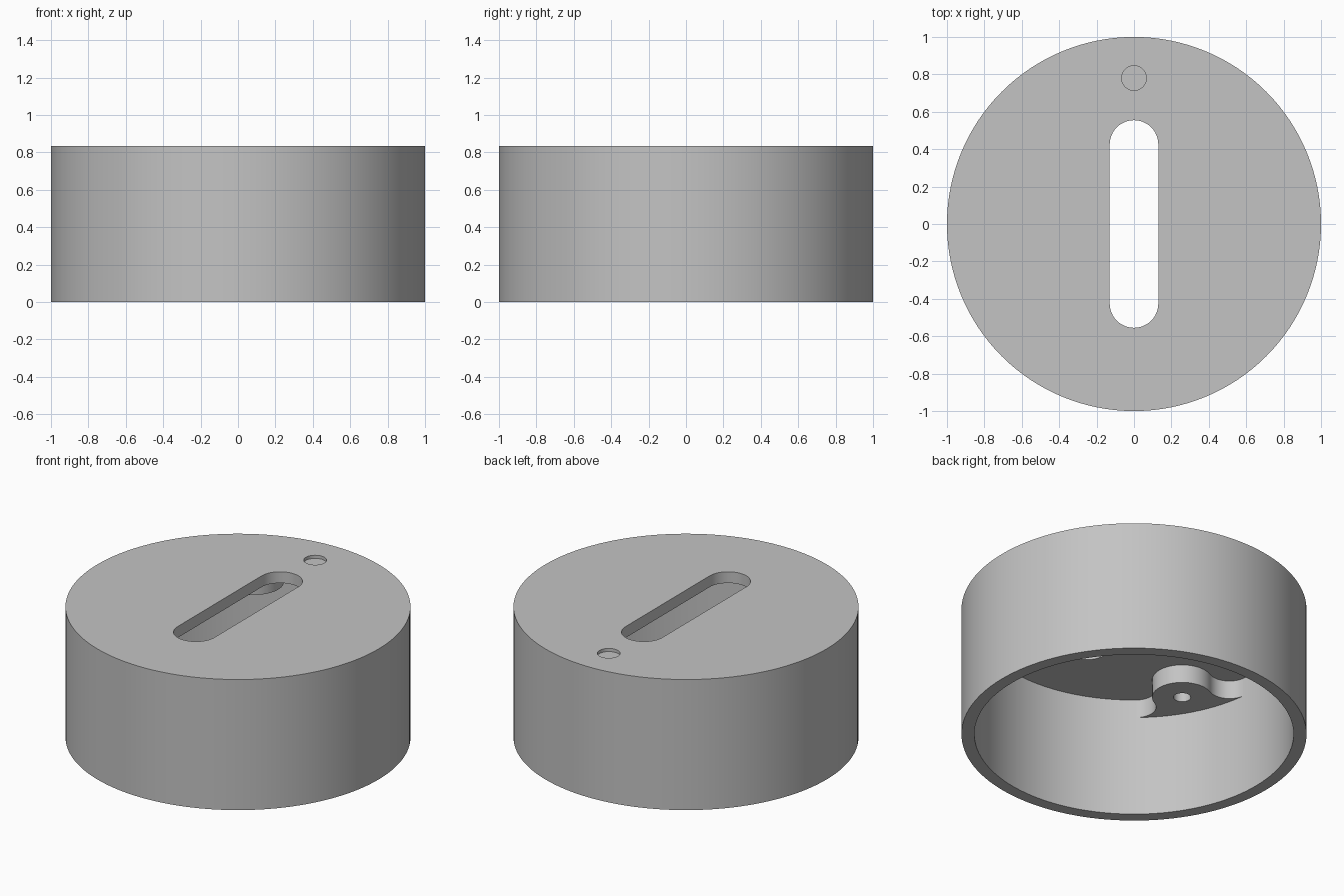
import bpy, bmesh
from math import sin, cos, pi, radians, acos, atan2
from mathutils import Vector

if "Cube" in bpy.data.objects:
    bpy.data.objects.remove(bpy.data.objects["Cube"])

HEIGHT, PLATE_Z, INNER_R = 0.835, 0.763, 0.925
BOSS_Z, BOSS_R, BOSS_DIST, FILLET = 0.646, 0.174, 0.745, 0.12

grey = bpy.data.materials.new("plain grey")
grey.use_nodes = True
colour = (0.55, 0.55, 0.55, 1)
grey.diffuse_color = colour
grey.node_tree.nodes["Principled BSDF"].inputs["Base Color"].default_value = colour


def arc(cx, cy, r, start, end, n):
    return [(cx + r * cos(start + (end - start) * i / n),
             cy + r * sin(start + (end - start) * i / n)) for i in range(n + 1)]


def circle(cx, cy, r, n):
    return arc(cx, cy, r, 0, 2 * pi, n)[:-1]


def prism(name, outline, z0, z1):
    """Extrude a flat outline from z0 to z1."""
    bm = bmesh.new()
    base = bm.faces.new([bm.verts.new((x, y, z0)) for x, y in outline])
    top = bmesh.ops.extrude_face_region(bm, geom=[base])["geom"]
    bmesh.ops.translate(bm, vec=(0, 0, z1 - z0),
                        verts=[v for v in top if isinstance(v, bmesh.types.BMVert)])
    bmesh.ops.recalc_face_normals(bm, faces=bm.faces)
    mesh = bpy.data.meshes.new(name)
    bm.to_mesh(mesh)
    bm.free()
    mesh.materials.append(grey)
    obj = bpy.data.objects.new(name, mesh)
    bpy.context.collection.objects.link(obj)
    return obj


def cut(obj, cutter):
    """Subtract a cutter and discard it."""
    mod = obj.modifiers.new("cut", 'BOOLEAN')
    mod.operation, mod.solver, mod.object = 'DIFFERENCE', 'EXACT', cutter
    bpy.context.view_layer.objects.active = obj
    bpy.ops.object.modifier_apply(modifier=mod.name)
    bpy.data.objects.remove(cutter)


def smooth(obj):
    bpy.ops.object.select_all(action='DESELECT')
    obj.select_set(True)
    bpy.context.view_layer.objects.active = obj
    bpy.ops.object.shade_smooth_by_angle(angle=radians(30))


# Round shell, open underneath, with a slot and a shallow round recess on top
shell = prism("round_shell", circle(0, 0, 1, 128), 0, HEIGHT)
slot = arc(0, 0.425, 0.13, 0, pi, 24) + arc(0, -0.425, 0.13, pi, 2 * pi, 24)
cut(shell, prism("cavity_cutter", circle(0, 0, INNER_R, 128), -0.1, PLATE_Z))
cut(shell, prism("slot_cutter", slot, 0.7, 0.9))
cut(shell, prism("recess_cutter", circle(0, 0.78, 0.066, 40), HEIGHT - 0.02, 0.9))
smooth(shell)

# Screw boss outline: round nose blended into the wall by concave fillets
reach, gap = INNER_R - FILLET, BOSS_R + FILLET
spread = acos((reach ** 2 + BOSS_DIST ** 2 - gap ** 2) / (2 * reach * BOSS_DIST))
centre = Vector((reach * cos(spread), reach * sin(spread)))
to_boss = atan2(-centre.y, BOSS_DIST - centre.x)
fillet = arc(centre.x, centre.y, FILLET, spread, to_boss, 14)
nose = arc(BOSS_DIST, 0, BOSS_R, to_boss + pi, 3 * pi - to_boss - 2 * pi, 32)
buried = arc(0, 0, 0.96, -spread, spread, 12)
outline = (fillet + nose[1:-1] + [(x, -y) for x, y in reversed(fillet)] + buried)

for i, degrees in enumerate((28, 118, 208)):
    boss = prism(f"screw_boss_{i + 1}", outline, BOSS_Z, PLATE_Z + 0.02)
    cut(boss, prism("pilot_cutter", circle(BOSS_DIST, 0, 0.05, 32), 0.6, 0.75))
    boss.rotation_euler.z = radians(degrees)
    smooth(boss)
